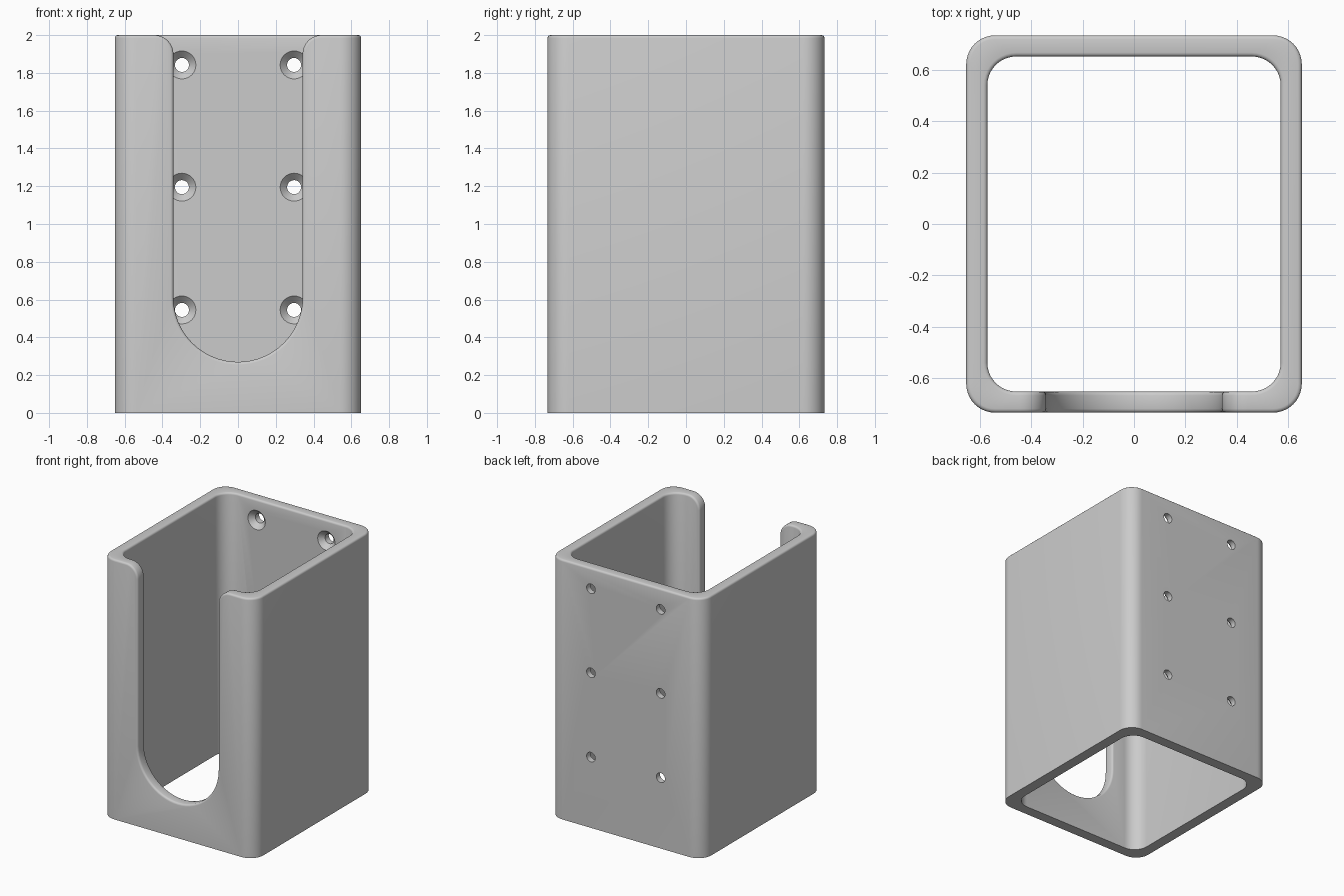
import bpy, bmesh, math
from mathutils import Matrix

if "Cube" in bpy.data.objects:
    bpy.data.objects.remove(bpy.data.objects["Cube"])

HX, HY, H, WALL = 0.652, 0.733, 2.0, 0.082
grey = bpy.data.materials.new("grey")
grey.diffuse_color = (0.6, 0.6, 0.6, 1)
grey.use_nodes = True
grey.node_tree.nodes["Principled BSDF"].inputs["Base Color"].default_value = grey.diffuse_color


def arc(cx, cz, r, a0, a1, n):
    return [(cx + r * math.cos(math.radians(a0 + (a1 - a0) * i / n)),
             cz + r * math.sin(math.radians(a0 + (a1 - a0) * i / n))) for i in range(n + 1)]


def rounded_rect(hx, hy, r):
    pts = []
    for a, sx, sy in ((0, 1, 1), (90, -1, 1), (180, -1, -1), (270, 1, -1)):
        pts += arc(sx * (hx - r), sy * (hy - r), r, a, a + 90, 10)
    return pts


def make_object(name, bm):
    bmesh.ops.recalc_face_normals(bm, faces=bm.faces[:])
    me = bpy.data.meshes.new(name)
    bm.to_mesh(me)
    bm.free()
    ob = bpy.data.objects.new(name, me)
    bpy.context.collection.objects.link(ob)
    me.materials.append(grey)
    return ob


def cut(ob, cutter):
    mod = ob.modifiers.new("cut", 'BOOLEAN')
    mod.operation, mod.solver, mod.object = 'DIFFERENCE', 'EXACT', cutter
    bpy.context.view_layer.objects.active = ob
    bpy.ops.object.modifier_apply(modifier=mod.name)
    bpy.data.objects.remove(cutter)


# open-ended rounded square tube
bm = bmesh.new()
rings = [[bm.verts.new((x, y, z)) for x, y in pts]
         for pts, z in ((rounded_rect(HX, HY, 0.112), 0), (rounded_rect(HX, HY, 0.112), H),
                        (rounded_rect(HX - WALL, HY - WALL, 0.112), H),
                        (rounded_rect(HX - WALL, HY - WALL, 0.112), 0))]
n = len(rings[0])
for k in range(4):
    a, b = rings[k], rings[(k + 1) % 4]
    for i in range(n):
        j = (i + 1) % n
        bm.faces.new((a[i], a[j], b[j], b[i]))
holder = make_object("holder_body", bm)

# U-shaped front slot, flared at the top
W, R = 0.342, 0.1
outline = arc(0, 0.612, W, 180, 360, 32)
outline += arc(W + R, H - R, R, 180, 90, 10) + [(W + R, H + 0.1), (-W - R, H + 0.1)]
outline += arc(-W - R, H - R, R, 90, 0, 10)
bm = bmesh.new()
face = bm.faces.new([bm.verts.new((x, -HY - 0.1, z)) for x, z in outline])
ext = bmesh.ops.extrude_face_region(bm, geom=[face])
bmesh.ops.translate(bm, vec=(0, 0.3, 0),
                    verts=[g for g in ext["geom"] if isinstance(g, bmesh.types.BMVert)])
cut(holder, make_object("slot_cutter", bm))

# soften the top rim and the slot edges, leaving the base sharp
bm = bmesh.new()
bm.from_mesh(holder.data)
bmesh.ops.remove_doubles(bm, verts=bm.verts[:], dist=0.0005)
sharp = [e for e in bm.edges if len(e.link_faces) == 2
         and e.calc_face_angle(0) > math.radians(50)
         and max(v.co.z for v in e.verts) > 0.01]
bmesh.ops.bevel(bm, geom=sharp, offset=0.015, segments=3, profile=0.5,
                affect='EDGES', clamp_overlap=True)
bm.to_mesh(holder.data)
bm.free()

# countersunk screw holes through the back wall
inner = HY - WALL
profile = [(0.074, inner - 0.02), (0.074, inner), (0.037, inner + 0.037), (0.037, HY + 0.05)]
for sx in (-1, 1):
    for z in (0.545, 1.195, 1.842):
        bm = bmesh.new()
        loops = [[bm.verts.new((sx * 0.297 + r * math.cos(t * math.tau / 32), y,
                                z + r * math.sin(t * math.tau / 32))) for t in range(32)]
                 for r, y in profile]
        for a, b in zip(loops, loops[1:]):
            for i in range(32):
                j = (i + 1) % 32
                bm.faces.new((a[i], a[j], b[j], b[i]))
        bm.faces.new(loops[0])
        bm.faces.new(loops[-1])
        cut(holder, make_object("screw_hole_cutter", bm))

# smooth curved surfaces, keep crisp edges
bpy.ops.object.select_all(action='DESELECT')
holder.select_set(True)
bpy.context.view_layer.objects.active = holder
bpy.ops.object.shade_smooth_by_angle(angle=math.radians(32))
